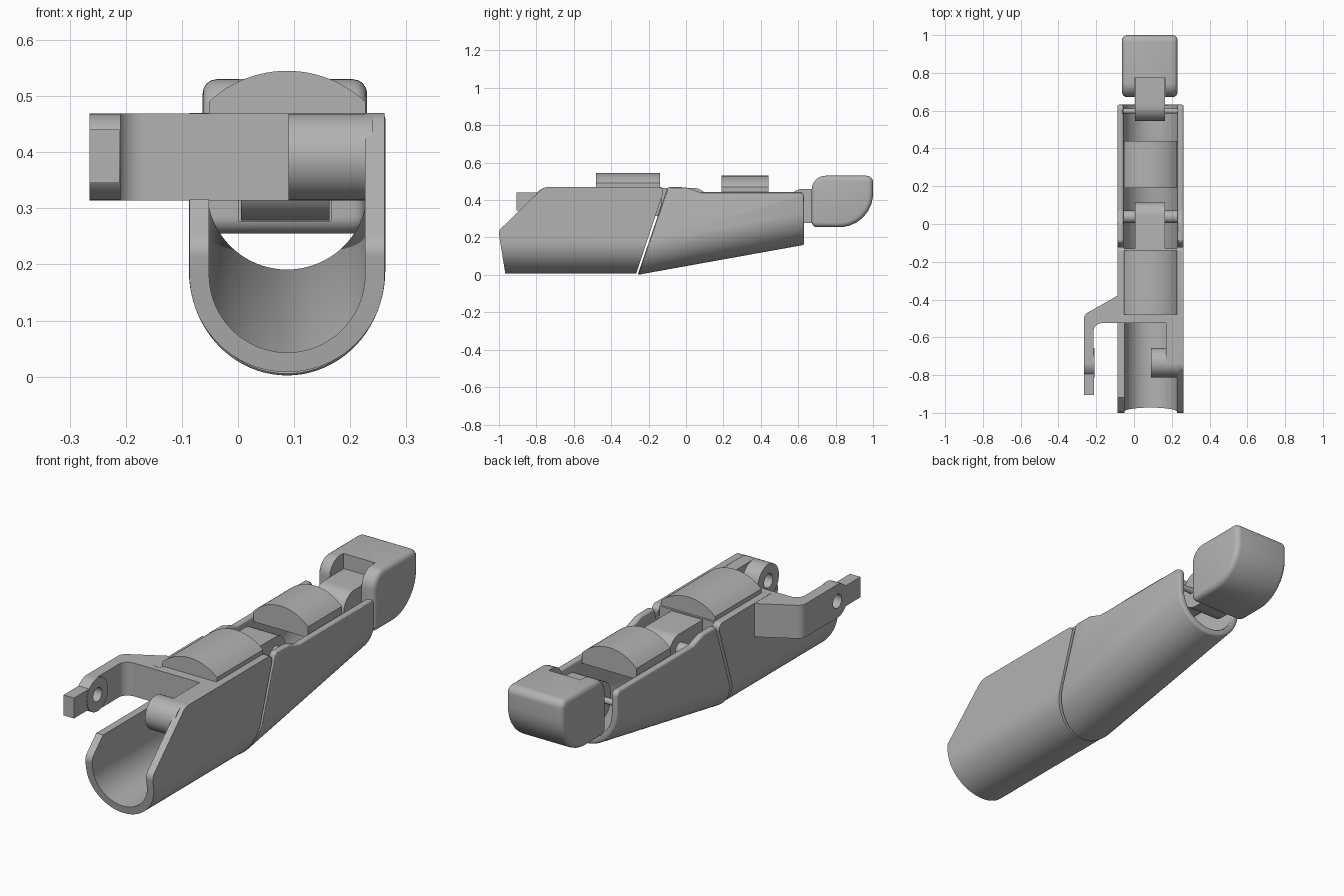
import bpy, bmesh, math
from mathutils import Vector

cube = bpy.data.objects.get("Cube")
if cube:
    bpy.data.objects.remove(cube, do_unlink=True)

grey = bpy.data.materials.new("plain grey")
grey.use_nodes = True
COLOUR = (0.45, 0.45, 0.45, 1)
grey.diffuse_color = COLOUR
grey.node_tree.nodes["Principled BSDF"].inputs["Base Color"].default_value = COLOUR

MID = 0.0875          # centre of the channel in x
IN_L, IN_R = -0.052, 0.227
parts = []


def fillet(corners, steps=8):
    """Outline from (a, b, radius) corners, rounding those with a radius."""
    out = []
    for i, (a, b, r) in enumerate(corners):
        p = Vector((a, b))
        if not r:
            out.append(p)
            continue
        d1 = (Vector(corners[i - 1][:2]) - p).normalized()
        d2 = (Vector(corners[(i + 1) % len(corners)][:2]) - p).normalized()
        half = d1.angle(d2) / 2
        centre = p + (d1 + d2).normalized() * r / math.sin(half)
        t = r / math.tan(half)
        start, end = p + d1 * t - centre, p + d2 * t - centre
        for k in range(steps + 1):
            out.append(centre + start.lerp(end, k / steps).normalized() * r)
    return out


def prism(name, outline, axis, lo, hi):
    """Extrude a 2D outline along an axis, from lo to hi."""
    place = {"x": lambda a, b, c: (c, a, b),
             "y": lambda a, b, c: (a, c, b),
             "z": lambda a, b, c: (a, b, c)}[axis]
    bm = bmesh.new()
    ends = [[bm.verts.new(place(a, b, c)) for a, b in outline] for c in (lo, hi)]
    n = len(outline)
    bm.faces.new(ends[0])
    bm.faces.new(ends[1][::-1])
    for i in range(n):
        j = (i + 1) % n
        bm.faces.new((ends[0][j], ends[0][i], ends[1][i], ends[1][j]))
    bmesh.ops.recalc_face_normals(bm, faces=bm.faces)
    mesh = bpy.data.meshes.new(name)
    bm.to_mesh(mesh)
    bm.free()
    mesh.materials.append(grey)
    ob = bpy.data.objects.new(name, mesh)
    bpy.context.collection.objects.link(ob)
    parts.append(ob)
    return ob


def box(name, x, y, z):
    return prism(name, [(x[0], y[0]), (x[1], y[0]), (x[1], y[1]), (x[0], y[1])], "z", *z)


def rod(name, y, z, r, x0, x1, n=40):
    ring = [(y + r * math.cos(math.tau * k / n), z + r * math.sin(math.tau * k / n))
            for k in range(n)]
    return prism(name, ring, "x", x0, x1)


def apply(ob, mod):
    bpy.context.view_layer.objects.active = ob
    bpy.ops.object.modifier_apply(modifier=mod.name)


def boolean(ob, cutter, mode="DIFFERENCE"):
    mod = ob.modifiers.new("cut", "BOOLEAN")
    mod.operation, mod.object, mod.solver = mode, cutter, "EXACT"
    apply(ob, mod)


def bevel(ob, width, segments=4):
    mod = ob.modifiers.new("round", "BEVEL")
    mod.width, mod.segments = width, segments
    mod.limit_method, mod.angle_limit = "ANGLE", math.radians(40)
    apply(ob, mod)


def discard(*obs):
    for ob in obs:
        parts.remove(ob)
        bpy.data.objects.remove(ob, do_unlink=True)


def channel(name, outer, inner, centre_z, slope, side, y0=-1.2, y1=0.8, n=40):
    """U-shaped shell along y, sheared by slope and trimmed to a side outline."""
    def arc(r):
        return [(MID - r * math.cos(math.pi * k / n), centre_z - r * math.sin(math.pi * k / n))
                for k in range(n + 1)]
    top = 0.9
    u = ([(MID - outer, top)] + arc(outer) + [(MID + outer, top), (MID + inner, top)]
         + arc(inner)[::-1] + [(MID - inner, top)])
    ob = prism(name, u, "y", y0, y1)
    for v in ob.data.vertices:
        v.co.z += slope * (v.co.y + 0.26)
    trim = prism("trim", side, "x", -0.5, 0.7)
    boolean(ob, trim, "INTERSECT")
    discard(trim)
    return ob


# Rear shell around the base of the finger, its left wall lowered at the front
base_shell = channel("base_shell", 0.174, 0.139, 0.182, 0, fillet([
    (-0.965, 0, 0), (-1.003, 0.235, 0.04), (-0.76, 0.47, 0.06),
    (-0.112, 0.47, 0.025), (-0.268, 0, 0)]))
lower = box("lower", (-0.3, 0.0), (-1.2, -0.5), (0.316, 1))
boolean(base_shell, lower)
discard(lower)

# Tapered shell of the middle segment
middle_shell = channel("middle_shell", 0.175, 0.143, 0.175, 0.18, fillet([
    (-0.262, -0.01, 0), (-0.098, 0.47, 0.02), (0.0, 0.468, 0.06), (0.07, 0.443, 0.06),
    (0.632, 0.443, 0.025), (0.632, 0.1, 0)]))
bevel(middle_shell, 0.01, 3)

# Cross block with the side lever and the right bracket
lever = prism("lever_block", fillet([
    (IN_L, -0.13, 0), (IN_L, -0.36, 0), (-0.265, -0.48, 0.04), (-0.265, -0.735, 0),
    (-0.215, -0.735, 0), (-0.215, -0.525, 0.045), (0.17, -0.525, 0),
    (0.17, -0.735, 0), (IN_R, -0.735, 0), (IN_R, -0.13, 0)]), "z", 0.314, 0.469)
lever_eye = rod("lever_eye", -0.735, 0.3915, 0.0775, -0.265, -0.209)
boss = rod("pivot_boss", -0.735, 0.3915, 0.0775, 0.09, 0.24)
hole = rod("hole", -0.735, 0.3915, 0.032, -0.4, 0.215)
for ob in (lever, lever_eye, boss):
    boolean(ob, hole)
discard(hole)
box("lever_tip", (-0.265, -0.211), (-0.905, -0.775), (0.345, 0.44))


# Domed pads on top
def dome(name, y0, y1, base, edge, peak, n=24):
    half = (IN_R - IN_L) / 2
    rise = peak - edge
    radius = (half * half + rise * rise) / (2 * rise)
    span = math.asin(half / radius)
    arc = [(MID + radius * math.sin(t), peak - radius + radius * math.cos(t))
           for t in (span * (2 * k / n - 1) for k in range(n + 1))]
    prism(name, [(IN_R, base), (IN_L, base)] + arc, "y", y0, y1)


dome("base_pad", -0.48, -0.14, 0.44, 0.49, 0.545)
dome("middle_pad", 0.19, 0.44, 0.42, 0.47, 0.53)

# Hinge links with their pins
prism("middle_link", fillet([
    (-0.16, 0.316, 0), (0.115, 0.316, 0.07), (0.115, 0.464, 0.07), (-0.16, 0.464, 0)]),
    "x", 0.005, 0.165)
rod("middle_pin", 0.038, 0.39, 0.033, -0.06, 0.235)
prism("tip_link", fillet([
    (0.78, 0.278, 0), (0.78, 0.46, 0), (0.545, 0.46, 0.08), (0.545, 0.278, 0.08)]),
    "x", 0.005, 0.163)
rod("tip_pin", 0.598, 0.37, 0.014, -0.06, 0.235, 24)

# Fingertip with a slot for its link
fingertip = prism("fingertip", fillet([
    (0.672, 0.255, 0.03), (1.0, 0.255, 0.18), (1.0, 0.53, 0.035), (0.672, 0.53, 0.075)]),
    "x", -0.063, 0.23)
bevel(fingertip, 0.025)
slot = box("slot", (0.002, 0.166), (0.5, 0.772), (0.277, 0.7))
boolean(fingertip, slot)
discard(slot)

# Smooth the curved faces, keep the edges sharp
bpy.ops.object.select_all(action="DESELECT")
for ob in parts:
    ob.select_set(True)
bpy.context.view_layer.objects.active = parts[0]
bpy.ops.object.shade_smooth_by_angle(angle=math.radians(30))
